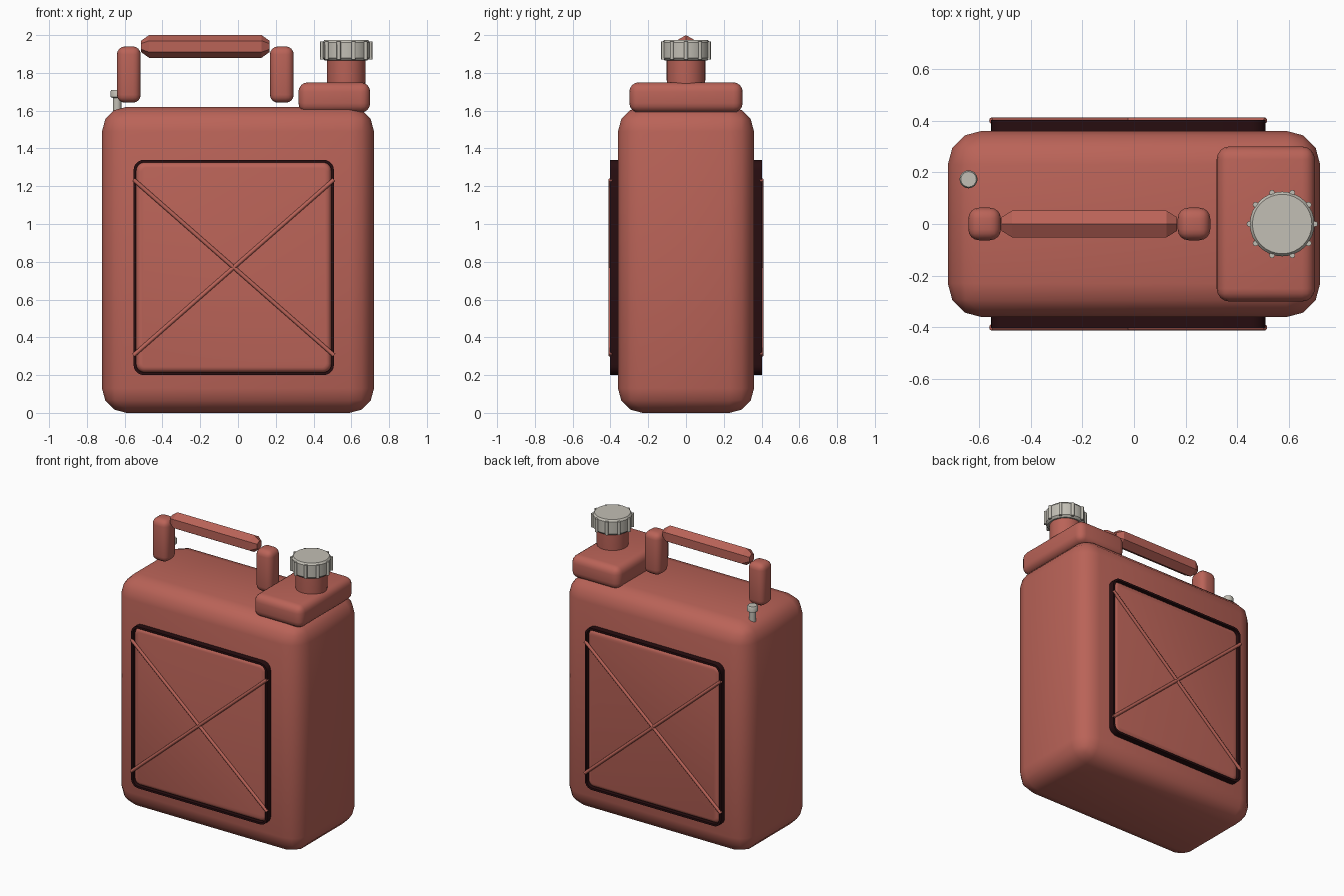
import bpy, bmesh
from math import pi, cos, sin
from mathutils import Vector, Matrix

cube = bpy.data.objects.get("Cube")
if cube:
    bpy.data.objects.remove(cube, do_unlink=True)


def material(name, rgb, rough=0.6):
    m = bpy.data.materials.new(name)
    m.use_nodes = True
    m.diffuse_color = (*rgb, 1)
    bsdf = m.node_tree.nodes["Principled BSDF"]
    bsdf.inputs["Base Color"].default_value = (*rgb, 1)
    bsdf.inputs["Roughness"].default_value = rough
    return m


RED = material("red paint", (0.49, 0.125, 0.097))
DARK = material("dark trim", (0.02, 0.004, 0.005))
GREY = material("pale grey plastic", (0.54, 0.52, 0.46))


def finish(bm, name, mat, smooth_angle=None):
    bmesh.ops.recalc_face_normals(bm, faces=bm.faces)
    me = bpy.data.meshes.new(name)
    bm.to_mesh(me)
    bm.free()
    me.materials.append(mat)
    ob = bpy.data.objects.new(name, me)
    bpy.context.collection.objects.link(ob)
    if smooth_angle:
        bpy.ops.object.select_all(action='DESELECT')
        ob.select_set(True)
        bpy.context.view_layer.objects.active = ob
        bpy.ops.object.shade_smooth_by_angle(angle=smooth_angle)
    return ob


def rounded_box(name, lo, hi, radius, segments, mat):
    lo, hi = Vector(lo), Vector(hi)
    bm = bmesh.new()
    bmesh.ops.create_cube(bm, size=1)
    for v in bm.verts:
        v.co = (lo + hi) / 2 + v.co * (hi - lo)
    bmesh.ops.bevel(bm, geom=bm.edges[:], offset=radius, segments=segments,
                    profile=0.5, affect='EDGES')
    return finish(bm, name, mat, 1.0)


def lathe(name, profile, sides, origin, mat, smooth_angle=0.6, axis='Z', turn=0):
    """Closed solid of revolution from (radius, height) pairs."""
    bm = bmesh.new()
    rings = [[bm.verts.new((r * cos(turn + 2 * pi * i / sides),
                            r * sin(turn + 2 * pi * i / sides), h))
              for i in range(sides)] for r, h in profile]
    for a, b in zip(rings, rings[1:]):
        for i in range(sides):
            j = (i + 1) % sides
            bm.faces.new((a[i], a[j], b[j], b[i]))
    bm.faces.new(rings[0])
    bm.faces.new(rings[-1])
    if axis == 'X':
        bm.transform(Matrix.Rotation(pi / 2, 4, 'Y'))
    bm.transform(Matrix.Translation(origin))
    return finish(bm, name, mat, smooth_angle)


def outline(x0, x1, z0, z1, r, steps=5):
    """Rounded rectangle in the XZ plane."""
    corners = [(x1 - r, z1 - r), (x0 + r, z1 - r), (x0 + r, z0 + r), (x1 - r, z0 + r)]
    return [(cx + r * cos(pi / 2 * (k + i / steps)), cz + r * sin(pi / 2 * (k + i / steps)))
            for k, (cx, cz) in enumerate(corners) for i in range(steps + 1)]


def loft(name, loops, mat, smooth_angle, closed=False):
    """Join (outline, y) loops; closed makes a ring, otherwise the last is capped."""
    bm = bmesh.new()
    rings = [[bm.verts.new((x, y, z)) for x, z in pts] for pts, y in loops]
    n = len(rings[0])
    for a, b in zip(rings, rings[1:] + (rings[:1] if closed else [])):
        for i in range(n):
            j = (i + 1) % n
            bm.faces.new((a[i], a[j], b[j], b[i]))
    if not closed:
        bm.faces.new(rings[0])
        bm.faces.new(rings[-1])
    return finish(bm, name, mat, smooth_angle)


def rod(name, a, b, radius, mat):
    a, b = Vector(a), Vector(b)
    bm = bmesh.new()
    bmesh.ops.create_cone(bm, cap_ends=True, segments=8, radius1=radius,
                          radius2=radius, depth=(b - a).length)
    bm.transform((b - a).to_track_quat('Z', 'Y').to_matrix().to_4x4())
    bm.transform(Matrix.Translation((a + b) / 2))
    return finish(bm, name, mat, 0.9)


# Tank and spout base
rounded_box("tank_body", (-0.72, -0.36, 0), (0.72, 0.36, 1.62), 0.13, 3, RED)
rounded_box("spout_base", (0.32, -0.3, 1.59), (0.7, 0.3, 1.75), 0.05, 4, RED)

# Side panels: dark rim, raised centre and crossed ribs
X0, X1, Z0, Z1 = -0.553, 0.508, 0.2, 1.34


def inset(d):
    return outline(X0 + d, X1 - d, Z0 + d, Z1 - d, 0.055 - d * 0.8)


for side, s in (("front", -1), ("back", 1)):
    rim = 0.014
    loft(side + "_panel_rim",
         [(inset(0), s * 0.35), (inset(0), s * 0.402),
          (inset(rim), s * 0.402), (inset(rim), s * 0.35)], DARK, 0.6, closed=True)
    loft(side + "_panel",
         [(inset(rim), s * 0.35), (inset(rim), s * 0.37), (inset(0.02), s * 0.385),
          (inset(0.03), s * 0.393), (inset(0.042), s * 0.396)], RED, 0.7)
    for label, za, zb in (("rising", 0.305, 1.235), ("falling", 1.235, 0.305)):
        rod(f"{side}_{label}_rib", (X0, s * 0.4, za), (X1, s * 0.4, zb), 0.011, RED)

# Handle: two posts and a six-sided grip
for label, x in (("right", -0.578), ("left", 0.232)):
    rounded_box(label + "_handle_post", (x - 0.063, -0.063, 1.642),
                (x + 0.063, 0.063, 1.94), 0.042, 4, RED)
lathe("handle_grip", [(0.03, -0.34), (0.06, -0.298), (0.06, 0.298), (0.03, 0.34)],
      6, (-0.173, 0, 1.94), RED, None, axis='X')

# Spout neck and ribbed cap
CAP = 0.573
lathe("spout_neck", [(0.1, 1.73), (0.102, 1.76), (0.102, 1.88)], 32, (CAP, 0, 0), RED)
lathe("cap", [(0.112, 1.865), (0.125, 1.878), (0.125, 1.962), (0.115, 1.975)],
      32, (CAP, 0, 0), GREY)
for i in range(10):
    a = 2 * pi * i / 10
    lathe(f"cap_grip_{i + 1}", [(0.011, 1.872), (0.011, 1.966)], 8,
          (CAP + 0.127 * cos(a), 0.127 * sin(a), 0), GREY, 0.9)

# Small vent plug behind the right post
lathe("vent_plug", [(0.022, 1.57), (0.022, 1.668), (0.035, 1.672),
                    (0.035, 1.702), (0.03, 1.71)], 16, (-0.64, 0.173, 0), GREY)
